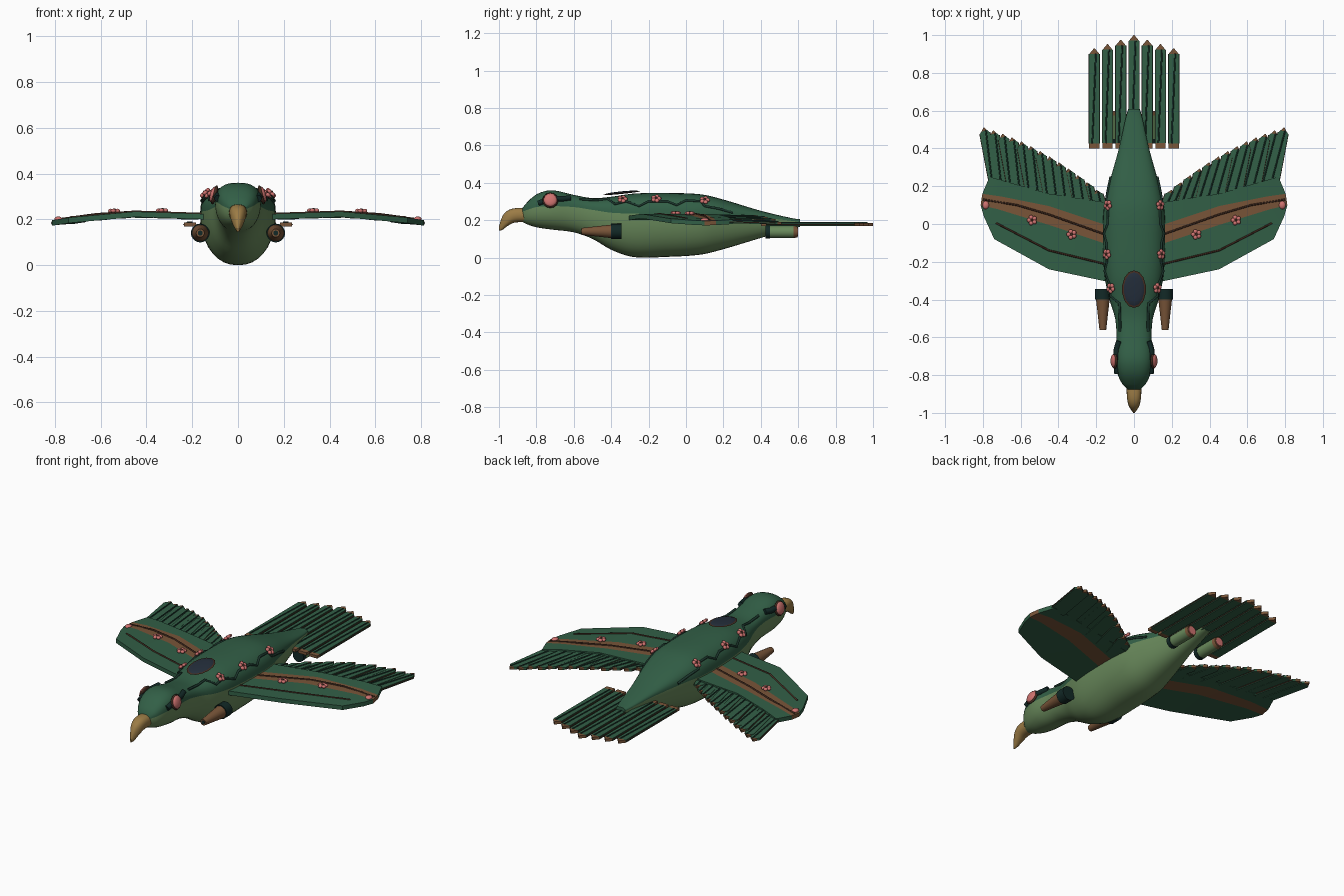
import bpy, bmesh, math
from mathutils import Vector, Matrix

if "Cube" in bpy.data.objects:
    bpy.data.objects.remove(bpy.data.objects["Cube"])

def mat(name, r, g, b):
    m = bpy.data.materials.new(name)
    m.diffuse_color = (r, g, b, 1)
    m.use_nodes = True
    m.node_tree.nodes["Principled BSDF"].inputs["Base Color"].default_value = m.diffuse_color
    return m

GREEN = mat("deep green", .032, .115, .062)
LIGHT = mat("light green", .14, .25, .105)
BROWN = mat("wood brown", .19, .09, .04)
BEAK = mat("horn", .33, .2, .06)
PINK = mat("blossom pink", .62, .17, .16)
DARK = mat("dark teal", .006, .022, .02)
VINE = mat("vine green", .012, .04, .028)
ROOT = mat("root brown", .06, .027, .016)
NAVY = mat("dome navy", .018, .028, .045)

def finish(bm, name, mats, angle=40):
    bmesh.ops.recalc_face_normals(bm, faces=bm.faces)
    me = bpy.data.meshes.new(name)
    bm.to_mesh(me)
    bm.free()
    for m in mats:
        me.materials.append(m)
    me.shade_smooth()
    me.set_sharp_from_angle(angle=math.radians(angle))
    ob = bpy.data.objects.new(name, me)
    bpy.context.collection.objects.link(ob)
    return ob

def interp(table, y):
    """Smooth Hermite interpolation of rows (y, a, b, ...)."""
    n = len(table)
    y = min(max(y, table[0][0]), table[-1][0])
    i = max(k for k in range(n - 1) if table[k][0] <= y)
    p, q = table[i], table[i + 1]
    a, b = table[max(i - 1, 0)], table[min(i + 2, n - 1)]
    d = q[0] - p[0]
    t = (y - p[0]) / d
    out = []
    for c in range(1, len(p)):
        m0 = (q[c] - a[c]) / (q[0] - a[0]) * d
        m1 = (b[c] - p[c]) / (b[0] - p[0]) * d
        out.append((2*t**3 - 3*t*t + 1)*p[c] + (t**3 - 2*t*t + t)*m0
                   + (3*t*t - 2*t**3)*q[c] + (t**3 - t*t)*m1)
    return out

N_UP, N_LOW = 2.5, 2.25

def loft(name, table, steps, mats, seg=36):
    """Rings along y; rows are y, top, bottom, half width, waist. Faces above the waist get slot 0."""
    bm = bmesh.new()
    rings = []
    y0, y1 = table[0][0], table[-1][0]
    for k in range(steps + 1):
        y = y0 + (y1 - y0) * k / steps
        zt, zb, hw, w = interp(table, y)
        ring = []
        for j in range(seg):
            a = 2*math.pi*j/seg
            e = 2/(N_UP if j <= seg/2 else N_LOW)
            c, s = math.cos(a), math.sin(a)
            h = zt - w if s >= 0 else w - zb
            ring.append(bm.verts.new((hw*math.copysign(abs(c)**e, c), y, w + h*math.copysign(abs(s)**e, s))))
        rings.append(ring)
    for r, s in zip(rings, rings[1:]):
        for j in range(seg):
            f = bm.faces.new((r[j], r[(j+1) % seg], s[(j+1) % seg], s[j]))
            f.material_index = 0 if j < seg/2 else len(mats) - 1
    bm.faces.new(rings[0])
    bm.faces.new(rings[-1])
    return finish(bm, name, mats)

def slab(name, grid, thick, mats, rule):
    """Thin plate from a grid of points; rule(row) gives the colour."""
    bm = bmesh.new()
    up = [[bm.verts.new((x, y, z + thick/2)) for x, y, z in r] for r in grid]
    lo = [[bm.verts.new((x, y, z - thick/2)) for x, y, z in r] for r in grid]
    R, C = len(grid), len(grid[0])
    def face(vs, i):
        bm.faces.new(vs).material_index = rule(i)
    for i in range(R - 1):
        for j in range(C - 1):
            for g in (up, lo):
                face((g[i][j], g[i][j+1], g[i+1][j+1], g[i+1][j]), i)
        for j in (0, C - 1):
            face((up[i][j], up[i+1][j], lo[i+1][j], lo[i][j]), i)
    for i in (0, R - 1):
        for j in range(C - 1):
            face((up[i][j], up[i][j+1], lo[i][j+1], lo[i][j]), min(i, R - 2))
    return finish(bm, name, mats, 20)

def rod(name, pts, r, m):
    cu = bpy.data.curves.new(name, 'CURVE')
    cu.dimensions = '3D'
    cu.bevel_depth, cu.bevel_resolution, cu.use_fill_caps = r, 1, True
    sp = cu.splines.new('POLY')
    sp.points.add(len(pts) - 1)
    for p, q in zip(sp.points, pts):
        p.co = (*q, 1)
    cu.materials.append(m)
    ob = bpy.data.objects.new(name, cu)
    bpy.context.collection.objects.link(ob)

def tube(name, x, z, y0, y1, r0, r1, m):
    bm = bmesh.new()
    M = Matrix.Translation((x, (y0+y1)/2, z)) @ Matrix.Rotation(-math.pi/2, 4, 'X')
    bmesh.ops.create_cone(bm, cap_ends=True, segments=20, radius1=r0, radius2=r1,
                          depth=abs(y1-y0), matrix=M)
    finish(bm, name, [m])

def blobs(name, pos, normal, items, m):
    """Flattened spheres (u, v, w, radius u, radius v, radius w) facing a normal."""
    bm = bmesh.new()
    B = Matrix.Translation(pos) @ Vector(normal).to_track_quat('Z', 'Y').to_matrix().to_4x4()
    for u, v, w, a, b, c in items:
        bmesh.ops.create_uvsphere(bm, u_segments=14, v_segments=8, radius=1,
                                  matrix=B @ Matrix.Translation((u, v, w)) @ Matrix.Diagonal((a, b, c, 1)))
    finish(bm, name, [m], 80)

def flower(pos, normal):
    ring = [2*math.pi*k/5 for k in range(5)]
    blobs("blossom_petals", pos, normal,
          [(.016*math.cos(a), .016*math.sin(a), .003, .012, .012, .009) for a in ring], PINK)
    blobs("blossom_centre", pos, normal, [(0, 0, .007, .007, .007, .007)], ROOT)

# Body with dark back and pale belly
BODY = [(-.875, .265, .19, .035, .245), (-.85, .295, .178, .06, .255), (-.8, .338, .162, .085, .27),
        (-.72, .36, .15, .1, .275), (-.6, .335, .135, .093, .27), (-.5, .318, .1, .1, .255),
        (-.4, .325, .042, .13, .24), (-.28, .342, .003, .155, .235), (-.1, .345, .004, .165, .232),
        (.08, .338, .016, .16, .23), (.2, .31, .045, .135, .23), (.4, .25, .105, .08, .214),
        (.57, .21, .155, .042, .196), (.61, .205, .165, .03, .19)]
loft("body", BODY, 60, [GREEN, LIGHT])

# Hooked beak
loft("beak", [(-1, .165, .145, .004, .155), (-.985, .215, .146, .015, .18), (-.96, .247, .165, .029, .206),
              (-.92, .263, .186, .037, .225), (-.85, .265, .19, .04, .228)], 14, [BEAK], 20)

def skin(y, z, off=0):
    """Point and outward normal on the upper right side of the body."""
    zt, zb, hw, w = interp(BODY, y)
    t = min(max((z - w)/(zt - w), 0), 1)
    u = (1 - t**N_UP)**(1/N_UP)
    n = Vector((u**(N_UP-1)/hw, 0, t**(N_UP-1)/(zt - w))).normalized()
    return Vector((hw*u, y, z)) + n*off, n

# Back dome: flat oval with a rim
tilt = (0, -.1, 1)
blobs("dome_rim", (0, -.345, .345), tilt, [(0, 0, 0, .064, .1, .005)], ROOT)
blobs("dome_glass", (0, -.345, .347), tilt, [(0, 0, 0, .055, .09, .007)], NAVY)

ZW = [(.1, .21), (.45, .222), (.65, .208), (.82, .183)]
def wz(x):
    return interp(ZW, x)[0]

WING = [[(.12, -.31), (.45, -.24), (.74, -.08), (.795, .04)],
        [(.12, -.115), (.45, -.005), (.72, .078), (.812, .10)],
        [(.12, -.015), (.45, .095), (.70, .145), (.803, .16)],
        [(.12, .11), (.45, .16), (.66, .22), (.765, .25)]]
VINE_PATH = [(-.57, .312), (-.48, .305), (-.42, .312), (-.38, .285), (-.32, .3), (-.25, .275), (-.2, .3),
             (-.1, .3), (-.05, .28), (0, .305), (.08, .3), (.1, .275), (.18, .26), (.25, .24)]

def feather(name, base, tip, w, z0, z1, thick, band, end):
    """Pointed feather with coloured base band, brown tip, a raised rib and edge quills."""
    a, b = Vector(base), Vector(tip)
    d = b - a
    n = Vector((d.y, -d.x)).normalized()
    L = d.length
    rows = []
    for t, h in ((0, w), (.05, w), (1 - .03/L, w), (1 - end/L, w*end/.03), (1, .002)):
        p, z = a + d*t, z0 + (z1 - z0)*t
        rows.append([(*(p - n*h), z), (*(p + n*h), z)])
    slab(name, rows, thick, [GREEN, BROWN], lambda i: 1 if i > 2 or (band and i == 0) else 0)
    zt = thick/2 + .001
    rod(name + "_rib", [(*(a + d*t + n*k*w), z0 + (z1-z0)*t + zt)
                        for t, k in ((.05, -.4), (.95, .3))], .004, VINE)
    for k in (-1, 1):
        rod(name + "_edge", [(*(a + d*t + n*k*w), z0 + (z1-z0)*t) for t in (.05, 1 - .03/L)], .003, ROOT)

for s in (-1, 1):
    # Wing panel with brown stripe
    slab("wing", [[(s*x, y, wz(x)) for x, y in r] for r in WING], .024,
         [GREEN, BROWN], lambda i: 1 if i == 1 else 0)
    # Wing veins
    for path in ([(.14, -.215), (.45, -.14), (.73, .005)], [(.14, -.06), (.45, .05), (.62, .1), (.8, .13)]):
        rod("wing_vein", [(s*x, y, wz(x) + .012) for x, y in path], .005, ROOT)
    # Trailing feathers
    for i in range(13):
        k = i/12
        base = (.15 + .59*k, .03 + .19*k)
        tip = (.2 + .595*k, .18 + .33*k + .16*k*(1-k))
        drop = .004 + .004*(i % 2)
        feather("wing_feather", (s*base[0], base[1]), (s*tip[0], tip[1]), .027,
                wz(base[0]) - drop, wz(tip[0]) - drop, .014, False, .018)
    # Wing blossoms
    for x, y in ((.33, -.055), (.54, .02)):
        flower((s*x, y, wz(x) + .016), (0, 0, 1))
    blobs("wingtip_bud", (s*.785, .1, wz(.785) + .012), (0, 0, 1), [(0, 0, 0, .018, .022, .012)], PINK)
    # Body vine and blossoms
    flip = Vector((s, 1, 1))
    rod("body_vine", [skin(y, z, .002)[0]*flip for y, z in VINE_PATH], .007, VINE)
    for y, z in ((-.34, .305), (-.16, .308), (.1, .3)):
        p, n = skin(y, z, .008)
        flower(p*flip, n*flip)
    # Eye with dark brow band
    rod("eye_band", [skin(y, z, .002)[0]*flip for y, z in ((-.79, .29), (-.72, .315), (-.66, .313), (-.62, .318))],
        .016, DARK)
    p, n = skin(-.725, .305, .006)
    blobs("eye_ring", p*flip, n*flip, [(0, 0, 0, .043, .043, .012)], ROOT)
    blobs("eye", p*flip, n*flip, [(0, 0, .006, .036, .036, .014)], PINK)
    # Side pods
    tube("pod_nozzle", s*.165, .14, -.56, -.39, .018, .037, BROWN)
    tube("pod_bore", s*.165, .14, -.562, -.55, .011, .011, DARK)
    tube("pod_housing", s*.165, .14, -.4, -.345, .041, .041, DARK)
    # Tail thrusters
    tube("thruster", s*.095, .137, .43, .575, .033, .033, LIGHT)
    tube("thruster_collar", s*.095, .137, .425, .45, .035, .035, DARK)
    tube("thruster_rim", s*.095, .137, .575, .595, .033, .029, BROWN)
    tube("thruster_glow", s*.095, .137, .59, .598, .023, .023, PINK)

# Tail fan
for i in range(-3, 4):
    tip = (1, .975, .952, .93)[abs(i)]
    feather("tail_feather", (i*.07, .4), (i*.07, tip), .027, .177, .177, .016, True, .029)
